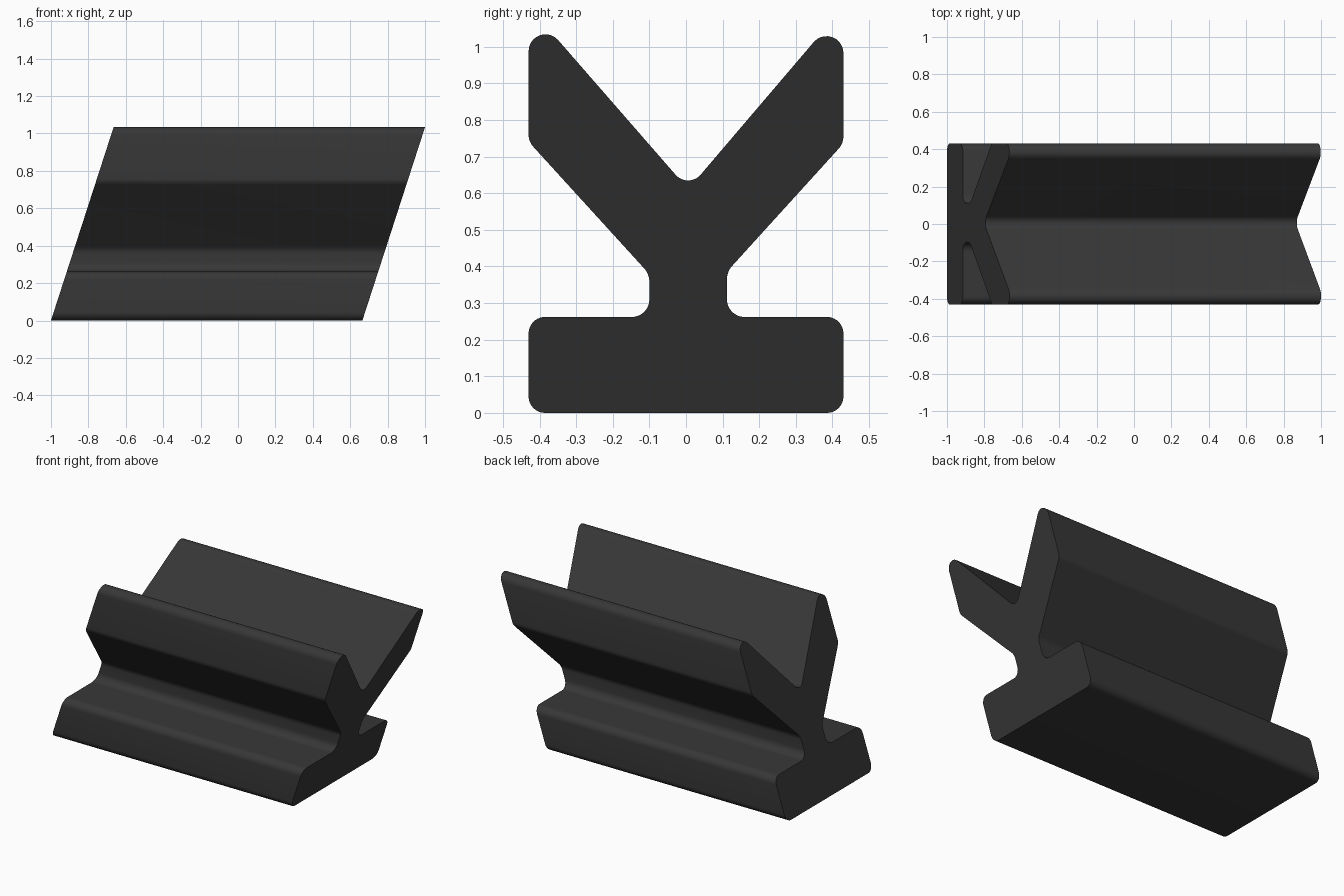
import bpy, bmesh
from math import radians, tan
from mathutils import Vector

if "Cube" in bpy.data.objects:
    bpy.data.objects.remove(bpy.data.objects["Cube"])

# Sharp corners of the Y-shaped section: y, z, fillet radius
corners = [
    (-0.43, 0.0, 0.045), (0.43, 0.0, 0.045), (0.43, 0.262, 0.045),
    (0.112, 0.262, 0.048), (0.112, 0.386, 0.055), (0.43, 0.736, 0.05),
    (0.43, 1.108, 0.046), (0.006, 0.611, 0.045), (-0.43, 1.111, 0.046),
    (-0.43, 0.741, 0.05), (-0.10, 0.379, 0.055), (-0.10, 0.262, 0.048),
    (-0.43, 0.262, 0.045),
]


def rounded(pts, seg=10):
    """Replace each corner by a circular arc tangent to both edges."""
    out = []
    for i, (y, z, r) in enumerate(pts):
        p = Vector((y, z))
        a = (Vector(pts[i - 1][:2]) - p).normalized()
        b = (Vector(pts[(i + 1) % len(pts)][:2]) - p).normalized()
        t = r / tan(a.angle(b) / 2)
        centre = p + (a + b).normalized() * (t * t + r * r) ** 0.5
        start = (p + a * t - centre).normalized()
        end = (p + b * t - centre).normalized()
        for k in range(seg + 1):
            out.append(centre + start.slerp(end, k / seg) * r)
    return out


# Extrude the section along x, with both ends slanted
profile = rounded(corners)
top = max(p.y for p in profile)
half_bottom = 0.665
slant = (1.0 - half_bottom) / top

bm = bmesh.new()
left = [bm.verts.new((-1.0 + slant * p.y, p.x, p.y)) for p in profile]
right = [bm.verts.new((half_bottom + slant * p.y, p.x, p.y)) for p in profile]
bm.faces.new(left[::-1])
bm.faces.new(right)
n = len(profile)
for i in range(n):
    j = (i + 1) % n
    bm.faces.new((left[i], left[j], right[j], right[i]))
bmesh.ops.recalc_face_normals(bm, faces=bm.faces)
mesh = bpy.data.meshes.new("slanted_rail")
bm.to_mesh(mesh)
bm.free()

rail = bpy.data.objects.new("slanted_rail", mesh)
bpy.context.collection.objects.link(rail)
mat = bpy.data.materials.new("dark_grey")
mat.diffuse_color = (0.038, 0.038, 0.038, 1)
mat.use_nodes = True
mat.node_tree.nodes["Principled BSDF"].inputs["Base Color"].default_value = mat.diffuse_color
mesh.materials.append(mat)

# Smooth fillets, crisp end edges
bpy.context.view_layer.objects.active = rail
rail.select_set(True)
bpy.ops.object.shade_smooth_by_angle(angle=radians(30))
